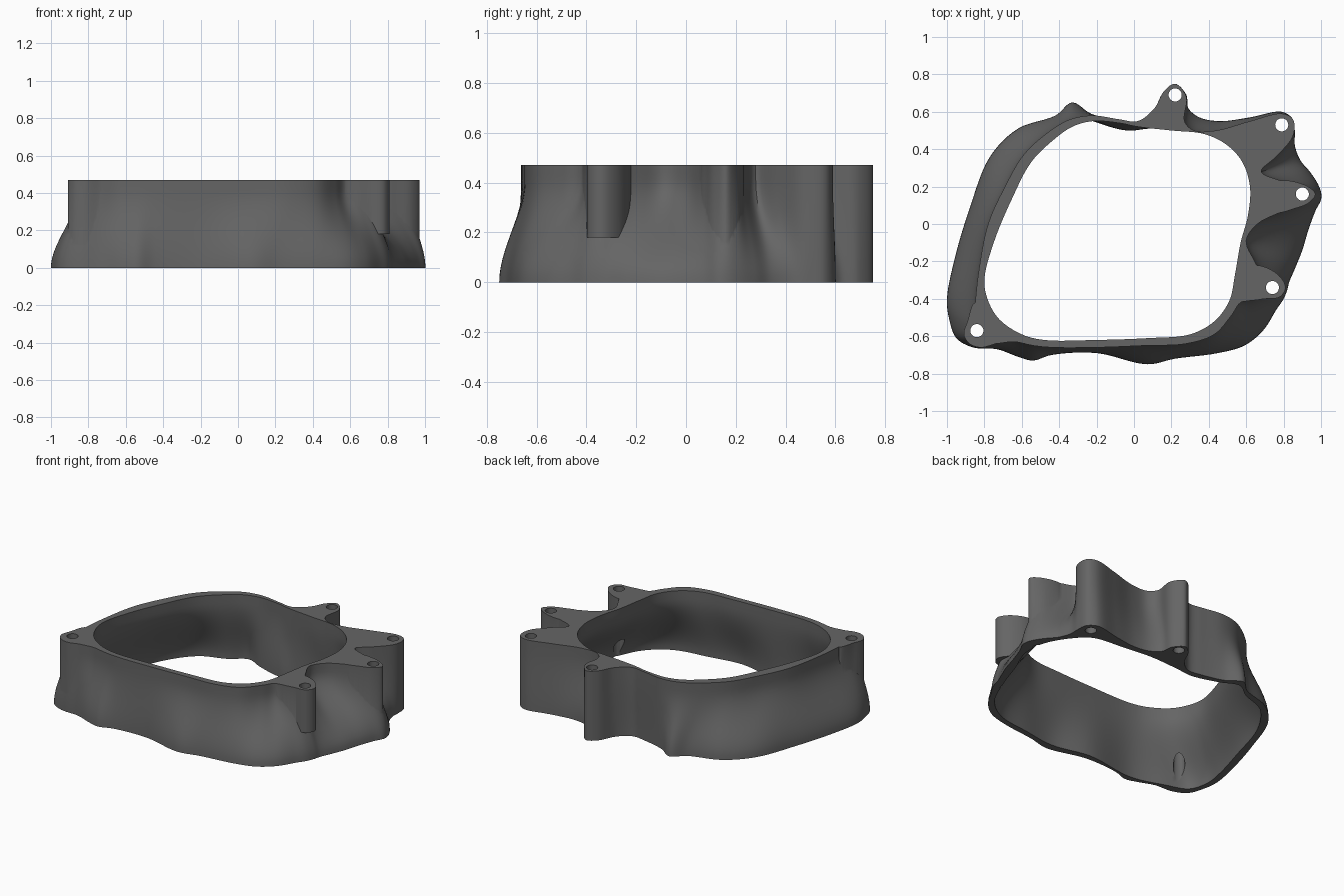
import bpy
import bmesh
from mathutils import Vector

HEIGHT = 0.47
FLARE_TOP = 0.41
LAYERS = 16
STEPS = 6

default_cube = bpy.data.objects.get("Cube")
if default_cube:
    bpy.data.objects.remove(default_cube, do_unlink=True)

# One dark grey plastic
plastic = bpy.data.materials.new("dark_grey_plastic")
grey = (0.13, 0.13, 0.13, 1.0)
plastic.use_nodes = True
plastic.diffuse_color = grey
plastic.node_tree.nodes["Principled BSDF"].inputs["Base Color"].default_value = grey


def closed_spline(values):
    """Smooth closed outline through flat x, y pairs given in hundredths."""
    points = [Vector(pair) / 100 for pair in zip(values[::2], values[1::2])]
    count = len(points)
    outline = []
    for i in range(count):
        before, start, end, after = (points[(i + k) % count] for k in (-1, 0, 1, 2))
        # Centripetal knots keep the tight post corners free of overshoot
        gap_a = max((start - before).length, 0.001) ** 0.5
        gap_b = max((end - start).length, 0.001) ** 0.5
        gap_c = max((after - end).length, 0.001) ** 0.5
        leave = (start - before) / gap_a - (end - before) / (gap_a + gap_b) + (end - start) / gap_b
        arrive = (end - start) / gap_b - (after - start) / (gap_b + gap_c) + (after - end) / gap_c
        leave, arrive = leave * gap_b, arrive * gap_b
        for step in range(STEPS):
            t = step / STEPS
            bend = t * t * (3 - 2 * t)
            outline.append(start * (1 - bend) + end * bend
                           + leave * (t * (1 - t) ** 2) - arrive * (t * t * (1 - t)))
    return outline


def flare(z):
    """Share of the top outline at a height; the wall flares toward the base."""
    s = min(max(z / FLARE_TOP, 0), 1)
    return s * s * (3 - 2 * s)


def loft(name, top, bottom, heights):
    """Closed solid blending the bottom outline into the top outline."""
    upper, lower = closed_spline(top), closed_spline(bottom)
    bm = bmesh.new()
    rings = []
    for z in heights:
        w = flare(z)
        rings.append([bm.verts.new((*low.lerp(high, w), z)) for low, high in zip(lower, upper)])
    for ring, above in zip(rings, rings[1:]):
        for i in range(len(ring)):
            bm.faces.new((ring[i - 1], ring[i], above[i], above[i - 1]))
    bm.faces.new(rings[-1])
    bm.faces.new(rings[0][::-1])
    bmesh.ops.recalc_face_normals(bm, faces=bm.faces)
    mesh = bpy.data.meshes.new(name)
    bm.to_mesh(mesh)
    bm.free()
    mesh.materials.append(plastic)
    obj = bpy.data.objects.new(name, mesh)
    bpy.context.collection.objects.link(obj)
    return obj


def combine(target, other, operation):
    """Join or subtract a helper solid, then discard it."""
    other.hide_render = True
    modifier = target.modifiers.new("combine", 'BOOLEAN')
    modifier.operation = operation
    modifier.solver = 'EXACT'
    modifier.object = other
    bpy.context.view_layer.objects.active = target
    bpy.ops.object.modifier_apply(modifier=modifier.name)
    bpy.data.objects.remove(other, do_unlink=True)


# Outer wall: front, then right side, back and left side
outer_top = [
    -86, -55, -85, -61, -81, -64, -74, -64, -64, -63, -54, -65, -44, -66, -20, -66,
    6, -65, 28, -64, 43, -59, 52, -49, 57, -42, 64, -40, 69, -38, 71, -34,
    69, -28, 64, -19, 60, -9, 66, 0, 80, 7, 88, 11, 91, 16, 88, 20, 79, 23, 68, 28,
    76, 36, 85, 47, 85, 56, 79, 59, 62, 55, 44, 50, 32, 50, 27, 55, 28, 68, 22, 75,
    16, 71, 11, 62, 2, 55, -8, 56, -22, 58, -34, 56, -46, 49, -59, 37,
    -69, 20, -78, 0, -83, -25, -85, -43]
outer_bottom = [
    -99, -50, -95, -61, -86, -66, -73, -67, -62, -71, -54, -73, -44, -70, -20, -69,
    7, -75, 22, -72, 45, -69, 59, -65, 69, -57, 76, -46, 80, -40, 82, -35,
    83, -31, 86, -24, 90, -14, 93, -4, 97, 7, 100, 13, 100, 17, 98, 22, 94, 28, 89, 34,
    86, 42, 86, 49, 85, 56, 79, 60, 62, 57, 46, 55, 35, 57, 29, 62, 28, 69, 22, 75,
    16, 71, 10, 60, 2, 54, -8, 55, -23, 59, -33, 65, -42, 58, -62, 51,
    -77, 36, -88, 8, -96, -19, -100, -40]

# Rounded opening, widening toward the base
inner_top = [
    -80, -30, -78, -41, -72, -51, -60, -59, -48, -62, -20, -62, 8, -61, 30, -59,
    43, -52, 51, -41, 54, -27, 57, -10, 61, 5, 62, 20, 58, 33, 50, 42, 38, 48, 20, 50,
    2, 52, -8, 54, -22, 55, -33, 52, -43, 45, -55, 33, -65, 14, -75, -10]
inner_bottom = [
    -94, -30, -96, -44, -92, -57, -77, -63, -55, -69, -20, -65, 7, -70, 30, -67,
    53, -63, 68, -52, 78, -32, 85, -12, 92, 6, 91, 22, 82, 38, 72, 47, 50, 50, 30, 52,
    8, 51, -4, 50, -22, 55, -34, 60, -45, 53, -62, 46, -77, 26, -87, -5]

# Straight-sided screw posts: underside height and outline
posts = {
    "front_right_post": (0.18, [
        54, -41, 62, -41, 70, -40, 78, -39, 81, -34, 78, -28, 70, -23, 62, -22, 56, -24]),
    "right_side_post": (0.08, [
        70, 6, 78, 6, 85, 8, 93, 11, 97, 16, 93, 20, 84, 23, 77, 23, 70, 20]),
    "front_left_post": (0.02, [
        -85, -42, -89, -52, -91, -59, -88, -64, -82, -66, -74, -64, -68, -62, -74, -50]),
}

levels = [HEIGHT * i / LAYERS for i in range(LAYERS + 1)]
housing = loft("spacer_housing", outer_top, outer_bottom, levels)
for name, (underside, outline) in posts.items():
    combine(housing, loft(name, outline, outline, (underside, HEIGHT)), 'UNION')

opening = loft("opening_cutter", inner_top, inner_bottom,
               [-0.1] + levels + [HEIGHT + 0.1])
combine(housing, opening, 'DIFFERENCE')

# Vertical screw holes through the five posts
for x, y in ((0.22, 0.69), (0.79, 0.53), (0.9, 0.16), (0.74, -0.34), (-0.84, -0.57)):
    bpy.ops.mesh.primitive_cylinder_add(vertices=32, radius=0.035, depth=1,
                                        location=(x, y, HEIGHT / 2))
    hole = bpy.context.object
    hole.name = "screw_hole_cutter"
    hole.data.materials.append(plastic)
    combine(housing, hole, 'DIFFERENCE')

# Smooth walls with crisp rims
bpy.ops.object.select_all(action='DESELECT')
housing.select_set(True)
bpy.context.view_layer.objects.active = housing
bpy.ops.object.shade_smooth_by_angle(angle=0.6)
